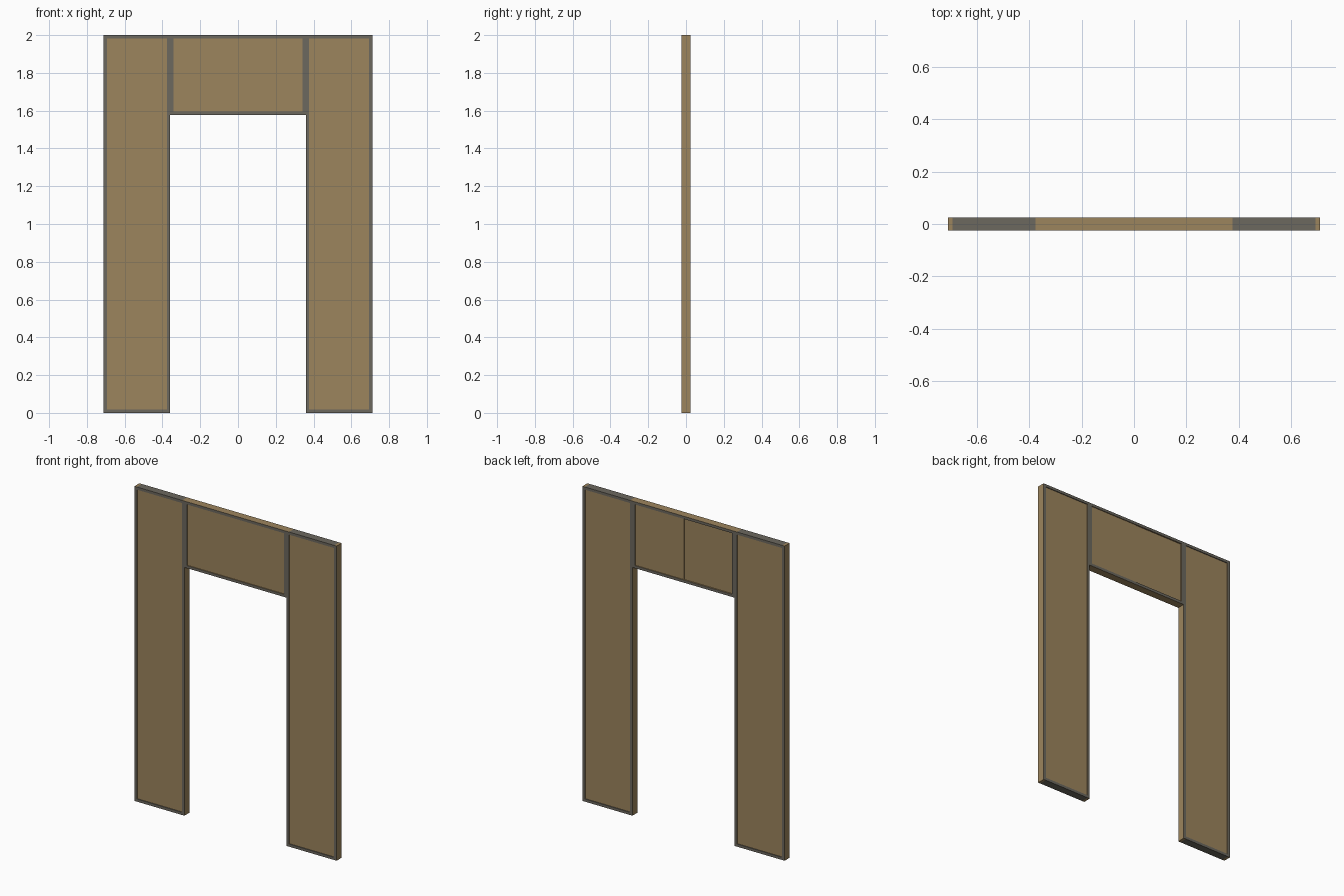
import bpy, bmesh
from mathutils import Vector

if "Cube" in bpy.data.objects:
    bpy.data.objects.remove(bpy.data.objects["Cube"])

def material(name, col):
    m = bpy.data.materials.new(name)
    m.diffuse_color = (*col, 1)
    m.use_nodes = True
    m.node_tree.nodes["Principled BSDF"].inputs["Base Color"].default_value = m.diffuse_color
    return m

GREY = material("grey_trim", (0.150, 0.138, 0.113))
WOOD = material("tan_board", (0.335, 0.232, 0.110))

D = 0.025      # half depth of the frame
T = 0.017      # width of the trim
R = 0.005      # recess of the boards

def box(name, x0, x1, z0, z1, y0=-D, y1=D, face=GREY, edge=GREY):
    """Box with one colour on front/back faces and another on its edges."""
    bm = bmesh.new()
    bmesh.ops.create_cube(bm, size=1)
    for v in bm.verts:
        v.co = Vector((x0 + (v.co.x + .5) * (x1 - x0),
                       y0 + (v.co.y + .5) * (y1 - y0),
                       z0 + (v.co.z + .5) * (z1 - z0)))
    bm.normal_update()
    for f in bm.faces:
        f.material_index = 0 if abs(f.normal.y) > 0.5 else 1
    me = bpy.data.meshes.new(name)
    bm.to_mesh(me)
    bm.free()
    me.materials.append(face)
    me.materials.append(edge)
    ob = bpy.data.objects.new(name, me)
    bpy.context.collection.objects.link(ob)
    return ob

def framed(name, x0, x1, z0, z1, rail_edge):
    """Two stiles with tan edges and two rails between them."""
    box(name + "_stile_a", x0, x0 + T, z0, z1, edge=WOOD)
    box(name + "_stile_b", x1 - T, x1, z0, z1, edge=WOOD)
    box(name + "_rail_bottom", x0 + T, x1 - T, z0, z0 + T, edge=rail_edge)
    box(name + "_rail_top", x0 + T, x1 - T, z1 - T, z1, edge=rail_edge)

# side legs
for side, x0, x1 in (("left", -0.711, -0.359), ("right", 0.359, 0.711)):
    framed(side + "_leg", x0, x1, 0, 2, GREY)
    box(side + "_leg_board", x0 + T, x1 - T, T, 2 - T, -D + R, D - R, WOOD, WOOD)

# lintel, its back board is in two halves with a small step in the middle
framed("lintel", -0.359, 0.359, 1.578, 2, WOOD)
for side, x0, x1, step in (("left", -0.342, 0, 0.003), ("right", 0, 0.342, 0)):
    box("lintel_board_" + side, x0, x1, 1.578 + T, 2 - T, -D + R, D - R - step, WOOD, WOOD)
